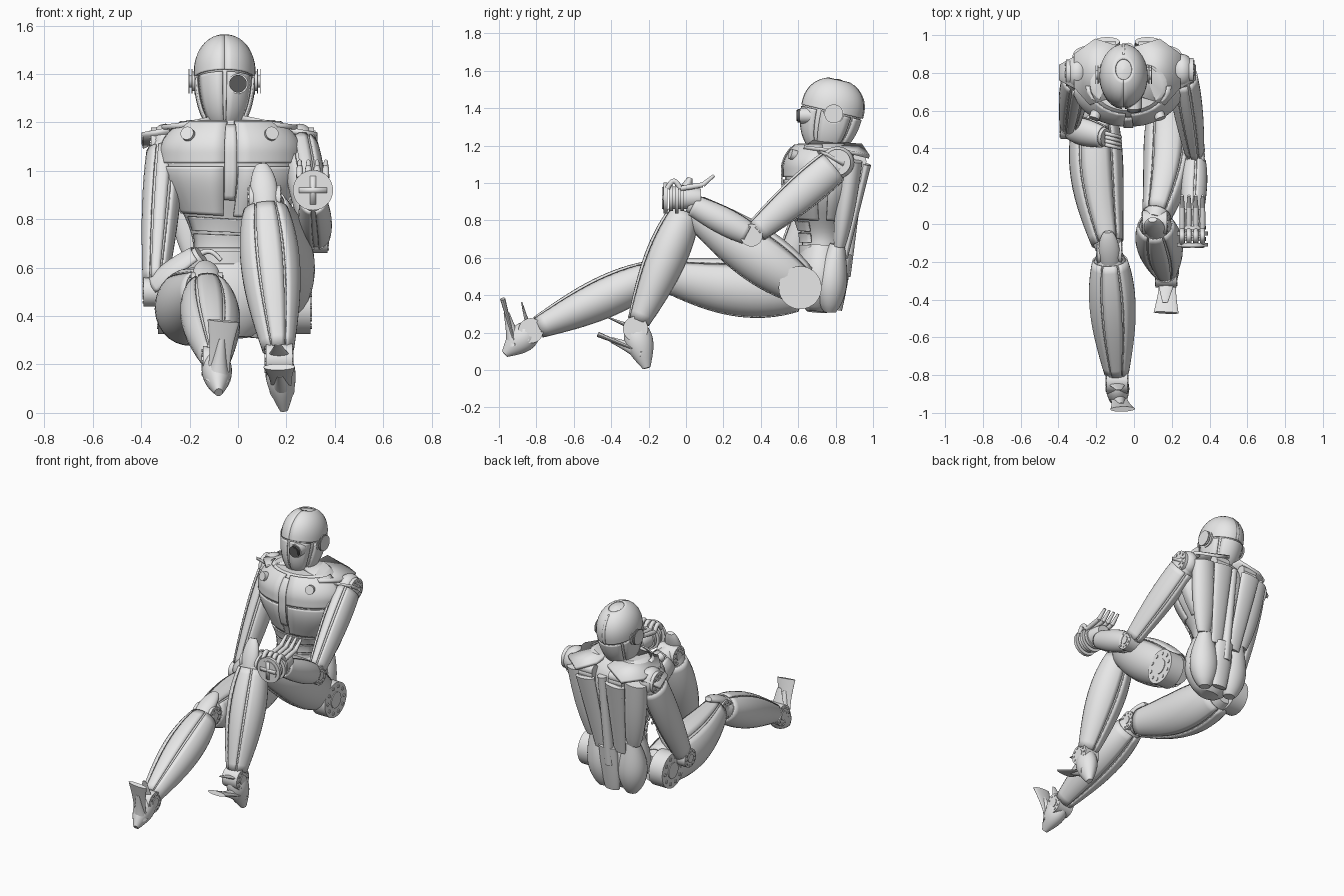
import bpy, bmesh
from math import sin, cos, pi, radians, sqrt
from mathutils import Vector

cube = bpy.data.objects.get("Cube")
if cube:
    bpy.data.objects.remove(cube)

SIDES = {"right": -1, "left": 1}
ACROSS, FORWARD = Vector((1, 0, 0)), Vector((0, -1, 0))


def material(name, value):
    made = bpy.data.materials.new(name)
    made.use_nodes = True
    made.diffuse_color = (value, value, value, 1)
    made.node_tree.nodes["Principled BSDF"].inputs["Base Color"].default_value = made.diffuse_color
    return made


GREY = material("light_grey", 0.8)
DARK = material("dark_grey", 0.1)


def finish(name, mesh, colour=GREY, thickness=0):
    bmesh.ops.recalc_face_normals(mesh, faces=mesh.faces)
    data = bpy.data.meshes.new(name)
    mesh.to_mesh(data)
    mesh.free()
    data.materials.append(colour)
    part = bpy.data.objects.new(name, data)
    bpy.context.collection.objects.link(part)
    if thickness:
        solid = part.modifiers.new("thickness", "SOLIDIFY")
        solid.thickness, solid.offset = thickness, 0
    bpy.ops.object.select_all(action="DESELECT")
    part.select_set(True)
    bpy.context.view_layer.objects.active = part
    bpy.ops.object.shade_smooth_by_angle(angle=radians(40))


def loft(name, shape, arc=None, span=(0, 1), grow=0, sides=28, rings=16):
    """Oval tube following shape(t) -> centre, width, depth; an arc in degrees makes an open shell."""
    first, last = arc or (0, 360)
    steps = max(3, round(sides * (last - first) / 360))
    mesh, loops = bmesh.new(), []
    for ring in range(rings + 1):
        t = span[0] + (span[1] - span[0]) * ring / rings
        centre, wide, deep = shape(t)
        along = (shape(min(t + 0.01, 1))[0] - shape(max(t - 0.01, 0))[0]).normalized()
        across = (ACROSS - along * along.x).normalized()
        up = along.cross(across)
        loop = []
        for step in range(steps + bool(arc)):
            angle = radians(first + (last - first) * step / steps)
            loop.append(mesh.verts.new(centre + across * (wide + grow) * cos(angle)
                                       + up * (deep + grow) * sin(angle)))
        loops.append(loop)
    for low, high in zip(loops, loops[1:]):
        for step in range(steps):
            after = (step + 1) % len(low)
            mesh.faces.new((low[step], low[after], high[after], high[step]))
    if not arc:
        mesh.faces.new(loops[0])
        mesh.faces.new(loops[-1])
    finish(name, mesh, thickness=0.008 if arc else 0)


def taper(start, end, wide, deep, root=0.5, tip=0.5, swell=0.5, bow=(0, 0, 0)):
    """Shape rule: a line that may bow, with a radius that swells between root and tip."""
    start, end, bow = Vector(start), Vector(end), Vector(bow)

    def shape(t):
        size = root + (tip - root) * t + swell * sin(pi * t ** 0.8)
        return start.lerp(end, t) + bow * sin(pi * t), wide * size, deep * size
    return shape


def disc(name, centre, axis, radius, depth, colour=GREY, sides=28):
    mesh = bmesh.new()
    bmesh.ops.create_cone(mesh, cap_ends=True, segments=sides, radius1=radius, radius2=radius, depth=depth)
    mesh.transform(Vector(axis).to_track_quat("Z", "Y").to_matrix().to_4x4())
    bmesh.ops.translate(mesh, vec=centre, verts=mesh.verts)
    finish(name, mesh, colour)


def ball(name, centre, size):
    mesh = bmesh.new()
    bmesh.ops.create_uvsphere(mesh, u_segments=24, v_segments=14, radius=1)
    bmesh.ops.scale(mesh, vec=size, verts=mesh.verts)
    bmesh.ops.translate(mesh, vec=centre, verts=mesh.verts)
    finish(name, mesh)


def plate(name, corners, thickness=0.02):
    mesh = bmesh.new()
    mesh.faces.new([mesh.verts.new(corner) for corner in corners])
    finish(name, mesh, thickness=thickness)


def joint(name, centre, radius, width):
    """Hinge across x with a hub and a ring of rivets on both ends."""
    disc(name, centre, ACROSS, radius, width)
    for sign in SIDES.values():
        end = centre + ACROSS * sign * width / 2
        disc(name + "_hub", end, ACROSS, radius * 0.45, 0.01)
        for rivet in range(10):
            angle = rivet * pi / 5
            spot = end + Vector((0, cos(angle), sin(angle))) * radius * 0.75
            disc(name + "_rivet", spot, ACROSS, radius * 0.1, 0.01, sides=8)


def armoured(name, shape, arcs, span=(0.06, 0.94)):
    """Limb core with separate shells that leave seams between them."""
    loft(name + "_core", shape)
    for arc in arcs:
        loft(name + "_shell", shape, arc, span, 0.006)


# Head: egg-shaped skull, face panels, crest, ears, lens
def head(t):
    u = (t - 0.6) / (0.4 if t > 0.6 else 0.65)
    size = 0.12 * max(1 - abs(u) ** 2.2, 0.001) ** 0.5
    return Vector((-0.055, 0.73 + 0.09 * t, 1.17 + 0.385 * t)), size, size * 1.33


loft("head_core", head, rings=30)
loft("skull_cap", head, (-90, 270), (0.55, 0.98), 0.004, rings=24)
loft("skull_crest", head, (86, 94), (0.55, 0.96), 0.008)
for arc in ((-150, -94), (-86, -30), (-20, 40), (46, 134), (140, 200)):
    loft("face_panel", head, arc, (0.02, 0.53), 0.004)
for sign in SIDES.values():
    ear = Vector((-0.055 + sign * 0.115, 0.79, 1.37))
    for ring in range(3):
        disc("ear_disc", ear + ACROSS * sign * 0.01 * ring, ACROSS, 0.055 - ring * 0.015, 0.02)
    for slot in (-1, 0, 1):
        disc("ear_fin", ear + ACROSS * sign * (0.02 + 0.012 * slot), ACROSS, 0.05, 0.004)
lens = Vector((0, 0.645, 1.36))
disc("lens_housing", lens, FORWARD, 0.042, 0.07)
disc("lens_rim", lens + FORWARD * 0.04, FORWARD, 0.036, 0.02, DARK)
disc("lens_glass", lens + FORWARD * 0.05, FORWARD, 0.03, 0.008, DARK)
loft("neck", taper((-0.05, 0.78, 1.1), (-0.05, 0.77, 1.26), 0.07, 0.08, 1, 1, 0))


# Torso: narrow waist widening into a broad chest
def torso(t):
    rise = min(max((t - 0.2) / 0.5, 0), 1)
    flare = rise * rise * (3 - 2 * rise)
    close = max(t - 0.8, 0) / 0.2
    size = 1 - 0.35 * close * close
    return (Vector((-0.045 + 0.015 * flare, 0.73, 0.55 + 0.66 * t)),
            (0.14 + 0.14 * flare) * size, (0.11 + 0.09 * flare) * size)


loft("torso_core", torso, rings=24)
for arc in ((-172, -96), (-84, -8), (8, 70), (110, 172)):
    loft("rib_shell", torso, arc, (0.4, 0.71), 0.008)
for arc in ((-180, -94), (-86, 0)):
    loft("chest_shell", torso, arc, (0.73, 0.99), 0.012)
loft("breastbone", torso, (-95, -85), (0.5, 0.97), 0.018)
for band in range(4):
    loft("abdomen_band", torso, (-150, -30), (band / 10, band / 10 + 0.08), 0.012)
for side, sign in SIDES.items():
    def flank(out, y, z):
        return Vector((-0.035 + sign * out, y, z))

    disc(side + "_collar_stud", flank(0.17, 0.575, 1.15), (sign, -3, 1), 0.028, 0.04)
    plate(side + "_collar_wing", [flank(0.05, 0.68, 1.22), flank(0.2, 0.63, 1.19), flank(0.28, 0.72, 1.18),
                                  flank(0.28, 0.9, 1.16), flank(0.17, 0.98, 1.14), flank(0.04, 0.94, 1.2)])
    plate(side + "_shoulder_flange", [flank(0.25, 0.7, 1.17), flank(0.36, 0.76, 1.15),
                                      flank(0.36, 0.84, 1.1), flank(0.25, 0.9, 1.15)])
    loft(side + "_back_panel", taper(flank(0.07, 0.85, 0.6), flank(0.11, 0.965, 1.1), 0.07, 0.025, 0.6, 1, 0))
    loft(side + "_blade_panel", taper(flank(0.15, 0.82, 0.66), flank(0.21, 0.89, 1.12), 0.09, 0.06, 0.5, 0.9, 0.2))
    for vent in range(5):
        disc(side + "_back_vent", flank(0.11, 0.93, 1.04 + vent / 40), ACROSS, 0.035, 0.1, sides=12)
    loft(side + "_seat_lobe", taper(flank(0.1, 0.77, 0.31), flank(0.13, 0.81, 0.67), 0.09, 0.08,
                                    0.4, 0.5, 0.6, FORWARD * 0.01))
loft("spine", taper((-0.03, 0.85, 0.5), (-0.03, 0.93, 1.12), 0.03, 0.03, 1, 1, 0))
loft("pelvis", taper((-0.02, 0.7, 0.31), (-0.04, 0.73, 0.66), 0.19, 0.135, 0.4, 0.8, 0.4))
loft("tail_plate", taper((-0.02, 0.81, 0.32), (-0.02, 0.86, 0.62), 0.065, 0.03, 0.8, 1, 0.1))


# Legs: right one stretched out, left one bent upright
def leg(side, hip, knee, ankle, girth, bow, toe, heel):
    hip, knee, ankle, toe, heel = map(Vector, (hip, knee, ankle, toe, heel))
    sign = SIDES[side]
    down, shin = (ankle - knee).normalized(), ankle - knee
    lift = down.cross(ACROSS).normalized()
    armoured(side + "_thigh", taper(hip, knee, girth * 0.9, girth, 0.6, 0.5, 0.46, bow),
             ((-80, 50), (56, 124), (130, 274)))
    armoured(side + "_shin", taper(knee, ankle, 0.11, 0.1, 0.6, 0.42, 0.5),
             ((-86, 60), (66, 114), (120, 266)))
    joint(side + "_knee_joint", knee, 0.062, 0.13)
    joint(side + "_ankle", ankle, 0.067, 0.11)
    joint(side + "_hip_joint", hip + Vector((sign * 0.08, -0.04, 0.01)), 0.115, 0.1)
    cap = knee + lift * 0.045
    loft(side + "_kneecap", taper(cap - down * 0.14, cap + shin * 0.2, 0.058, 0.035, 0.4, 0.3, 0.6))
    # Foot: rounded heel, flared forefoot plate, ankle fin
    loft(side + "_heel", taper(ankle, heel, 0.056, 0.068, 0.9, 0.3, 0.42))
    arch = ankle.lerp(heel, 0.6)
    loft(side + "_forefoot", taper(arch, toe, 0.066, 0.014, 0.8, 1, -0.2))
    loft(side + "_instep", taper(arch, arch.lerp(toe, 0.7), 0.052, 0.05, 1, 0.3, -0.1))
    fin = ankle + lift * 0.045
    loft(side + "_ankle_fin", taper(fin, fin + (toe - arch) * 0.45, 0.045, 0.012, 1, 0.3, 0))


leg("right", (-0.2, 0.65, 0.43), (-0.13, -0.15, 0.52), (-0.09, -0.83, 0.21), 0.145,
    (-0.03, 0, -0.03), (-0.06, -0.98, 0.38), (-0.08, -0.97, 0.085))
leg("left", (0.17, 0.65, 0.43), (0.11, 0.01, 0.88), (0.17, -0.27, 0.22), 0.135,
    (0.04, 0, 0), (0.17, -0.47, 0.19), (0.19, -0.21, 0.01))


# Arms
def arm(side, shoulder, elbow, wrist):
    shoulder, elbow, wrist = map(Vector, (shoulder, elbow, wrist))
    armoured(side + "_upper_arm", taper(shoulder, elbow, 0.07, 0.09, 0.9, 0.55, 0.22),
             ((-70, 60), (70, 110), (120, 280)))
    armoured(side + "_forearm", taper(elbow, wrist, 0.056, 0.062, 0.75, 0.75, 0.3), ((-80, 80), (90, 260)))
    ball(side + "_shoulder", shoulder, (0.065, 0.09, 0.085))
    joint(side + "_shoulder_hinge", shoulder, 0.07, 0.12)
    joint(side + "_elbow", elbow, 0.06, 0.09)


arm("left", (0.255, 0.81, 1.11), (0.325, 0.35, 0.72), (0.31, 0.02, 0.89))
arm("right", (-0.3, 0.8, 1.11), (-0.345, 0.51, 0.5), (-0.15, 0.46, 0.65))

# Left hand: palm and ringed barrel with cross bars
palm = Vector((0.31, 0, 0.92))
loft("left_palm", taper(palm - FORWARD * 0.08, palm + FORWARD * 0.08, 0.06, 0.06, 0.8, 1, 0.1))
for ring in range(4):
    disc("barrel_ring", palm + FORWARD * (0.02 + ring * 0.03), FORWARD, 0.07 + 0.013 * (ring % 2), 0.02)
face = palm + FORWARD * 0.12
disc("barrel_bore", face, FORWARD, 0.062, 0.008)
for bar in (Vector((0.058, 0, 0.012)), Vector((0.012, 0, 0.058))):
    flip = Vector((bar.x, 0, -bar.z))
    plate("barrel_cross", [face + FORWARD * 0.004 + corner for corner in (bar, flip, -bar, -flip)], 0.008)

# Fingers and forearm coil
for finger in range(4):
    root = palm + Vector((finger * 0.036 - 0.055, -0.03, 0.05))
    middle = root + Vector((0, 0.12, 0.02))
    loft("left_finger", taper(root, middle, 0.015, 0.015, 0.9, 0.9, 0.1), sides=10)
    loft("left_fingertip", taper(middle, middle + Vector((0, 0.06, 0.05)), 0.014, 0.014, 1, 0.6, 0), sides=10)
    loft("left_knuckle", taper(root + FORWARD * 0.07, root, 0.014, 0.014, 1, 1, 0, (0, 0, 0.04)), sides=10)
    ball("forearm_coil", (0.32, 0.1 + finger * 0.035, 0.86 - finger * 0.015), (0.04, 0.012, 0.04))
    grip = Vector((-0.15, 0.42 + finger * 0.02, 0.66))
    loft("right_finger", taper(grip, grip + Vector((0.08, -0.02, -0.03)), 0.012, 0.012, 1, 0.7, 0,
                               (0, 0, 0.02)), sides=10)
